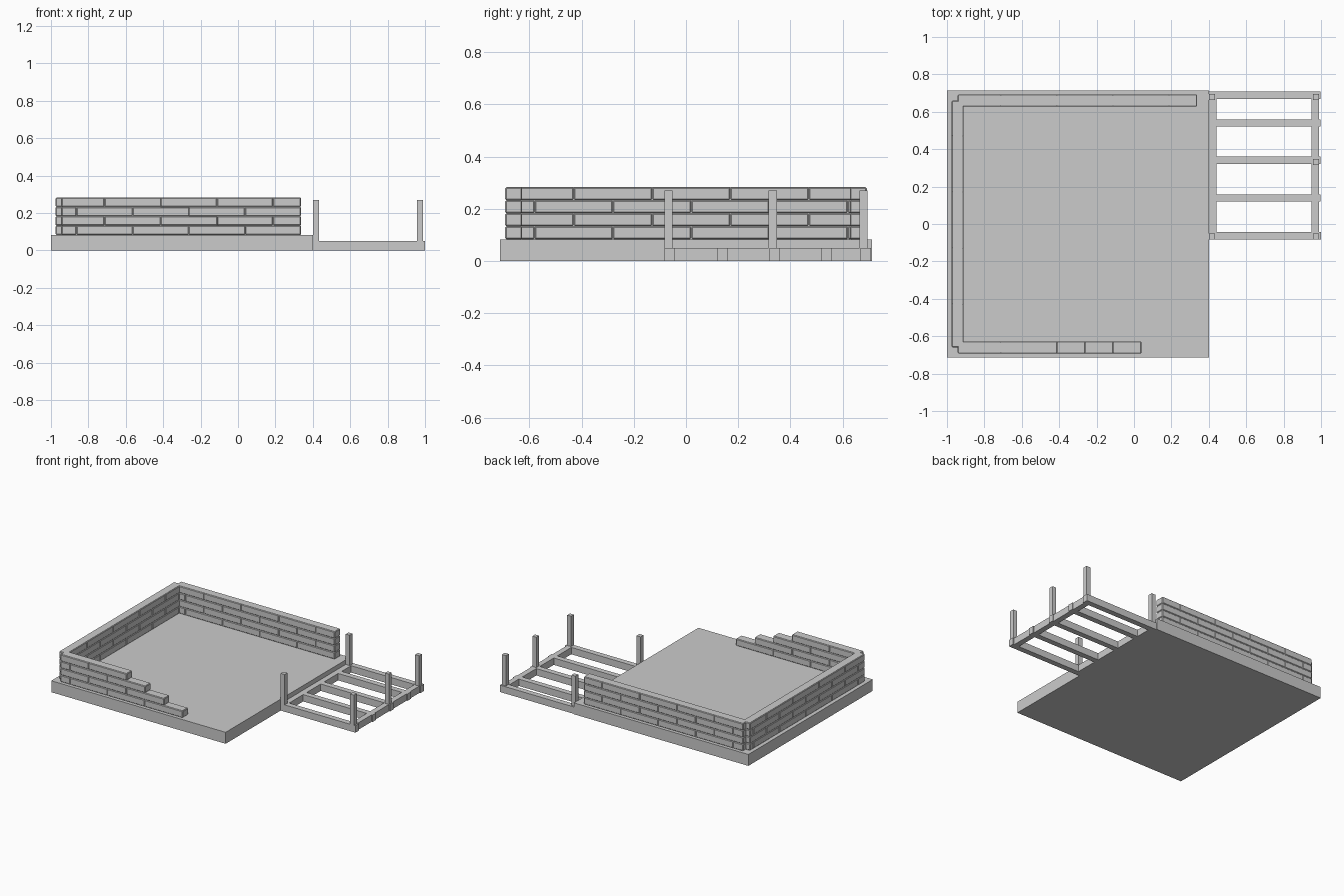
import bpy
import bmesh
from mathutils import Vector

default = bpy.data.objects.get("Cube")
if default:
    bpy.data.objects.remove(default, do_unlink=True)

grey = bpy.data.materials.new("plain_grey")
grey.use_nodes = True
colour = (0.6, 0.6, 0.6, 1)
grey.diffuse_color = colour
grey.node_tree.nodes["Principled BSDF"].inputs["Base Color"].default_value = colour

SLAB_TOP = 0.083
COURSE = 0.05
THICK = 0.065
BLOCK = 0.3
CHAMFER = 0.005


def add_box(bm, low, high, chamfer=0):
    low, high = Vector(low), Vector(high)
    part = bmesh.new()
    bmesh.ops.create_cube(part, size=1)
    bmesh.ops.scale(part, vec=high - low, verts=part.verts)
    bmesh.ops.translate(part, vec=(low + high) / 2, verts=part.verts)
    if chamfer:
        bmesh.ops.bevel(part, geom=part.edges[:], offset=chamfer,
                        segments=1, affect='EDGES')
    temp = bpy.data.meshes.new("temp")
    part.to_mesh(temp)
    part.free()
    bm.from_mesh(temp)
    bpy.data.meshes.remove(temp)


def finish(bm, name):
    mesh = bpy.data.meshes.new(name)
    bm.to_mesh(mesh)
    bm.free()
    mesh.materials.append(grey)
    obj = bpy.data.objects.new(name, mesh)
    bpy.context.collection.objects.link(obj)
    return obj


def box(name, low, high):
    bm = bmesh.new()
    add_box(bm, low, high)
    return finish(bm, name)


def wall(name, start, across, ends, along_y=False):
    """Running-bond wall; ends lists where each course stops, bottom first."""
    bm = bmesh.new()
    half = THICK / 2

    def place(a, b, z0, z1, inset, chamfer):
        side = half - inset
        if along_y:
            add_box(bm, (across - side, a, z0), (across + side, b, z1), chamfer)
        else:
            add_box(bm, (a, across - side, z0), (b, across + side, z1), chamfer)

    for i, end in enumerate(ends):
        z0 = SLAB_TOP + i * COURSE
        z1 = z0 + COURSE
        # Recessed mortar core
        place(start + 0.004, end - 0.004, z0, z1, 0.004, 0)
        # Chamfered blocks, every other course shifted by half a block
        a = start
        b = start + (0.23 if i % 2 else 0.08)
        while a < end - 0.001:
            if b > end - 0.03:
                b = end
            place(a, b, z0, z1, 0, CHAMFER)
            a, b = b, b + BLOCK
    return finish(bm, name)


# Foundation slab
box("foundation_slab", (-1, -0.713, 0), (0.4, 0.713, SLAB_TOP))

# Block walls, meeting on their centrelines
wall("left_side_wall", -0.66, -0.943, [0.66] * 4, along_y=True)
wall("back_wall", -0.943, 0.66, [0.337] * 4)
wall("stepped_front_wall", -0.943, -0.66, [0.04 - 0.15 * i for i in range(4)])

# Deck frame: joists and cross beams
DECK = 0.05
for i, y in enumerate((-0.062, 0.139, 0.34, 0.54, 0.688)):
    box(f"deck_joist_{i + 1}", (0.4, y - 0.02, 0), (0.997, y + 0.02, DECK))
for name, x in (("inner_cross_beam", 0.4), ("outer_cross_beam", 0.95)):
    box(name, (x, -0.082, 0), (x + 0.04, 0.708, DECK))
box("joist_end_stop", (0.99, -0.082, 0), (1.0, -0.042, DECK))

# Upright posts
inner, outer = 0.4, 0.958
front, middle, back = -0.083, 0.316, 0.664
for name, x, y in (("front_inner_post", inner, front), ("back_inner_post", inner, back),
                   ("front_outer_post", outer, front), ("middle_outer_post", outer, middle),
                   ("back_outer_post", outer, back)):
    box(name, (x, y, DECK), (x + 0.032, y + 0.032, 0.27))
